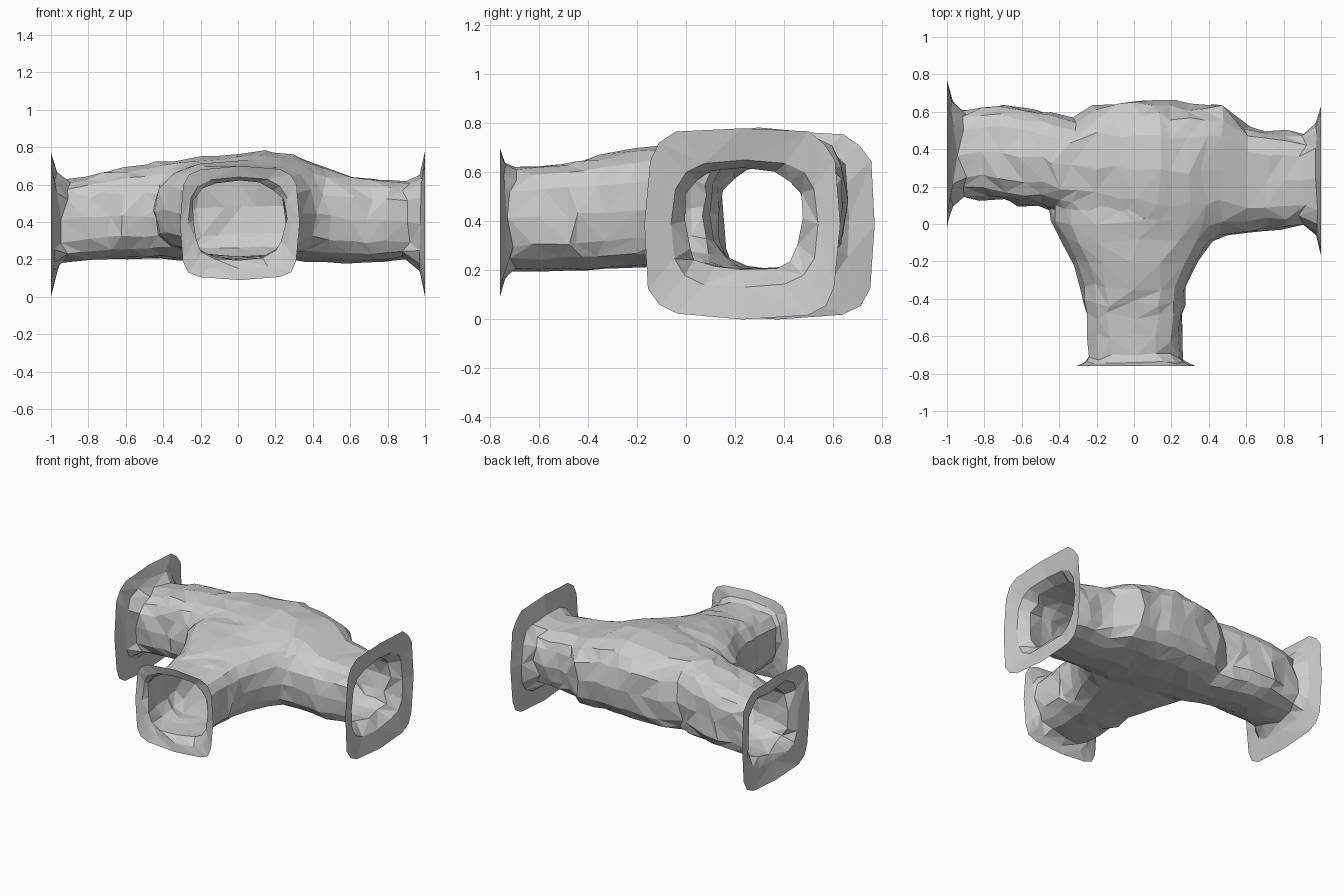
import bpy, bmesh, math, random
from mathutils import Vector

random.seed(4)
SIDES = 16
STEP = 0.1

cube = bpy.data.objects.get("Cube")
if cube:
    bpy.data.objects.remove(cube, do_unlink=True)

rock = bpy.data.materials.new("grey rock")
rock.use_nodes = True
rock.diffuse_color = (0.6, 0.6, 0.6, 1)
rock.node_tree.nodes["Principled BSDF"].inputs["Base Color"].default_value = (0.6, 0.6, 0.6, 1)

# Stations: position along the axis, side min, side max, floor, roof
MAIN = [
    (-1, -.02, .77, 0, .77), (-.975, .08, .67, .13, .68), (-.92, .14, .61, .19, .62),
    (-.7, .12, .64, .2, .67), (-.5, .09, .61, .2, .7), (-.33, .04, .565, .2, .73),
    (-.2, -.03, .64, .2, .75), (.12, -.1, .665, .2, .775), (.3, -.1, .635, .2, .755),
    (.46, -.07, .64, .19, .7), (.6, -.05, .52, .18, .645), (.9, -.01, .48, .2, .61),
    (.975, -.06, .54, .13, .65), (1, -.17, .63, 0, .78)]
BRANCH = [
    (-.76, -.31, .33, .09, .7), (-.743, -.27, .28, .15, .64), (-.71, -.25, .25, .2, .62),
    (-.5, -.26, .26, .2, .64), (-.35, -.28, .28, .2, .67), (-.2, -.33, .34, .2, .7),
    (-.08, -.4, .43, .205, .72), (.02, -.46, .5, .215, .73), (.15, -.4, .4, .24, .7),
    (.3, -.3, .3, .26, .68)]


def refine(rows):
    """Insert in-between stations so the facets stay about one step long."""
    out = [rows[0]]
    for a, b in zip(rows, rows[1:]):
        n = max(1, round((b[0] - a[0]) / STEP))
        for k in range(1, n + 1):
            out.append(tuple(p + (q - p) * k / n for p, q in zip(a, b)))
    return out


def tube(name, rows, along_x, open_ends):
    """Closed, rough tube with rounded-square sections."""
    bm = bmesh.new()
    rows = refine(rows)
    rings = []
    for i, (pos, lo, hi, floor, roof) in enumerate(rows):
        end = min(i, len(rows) - 1 - i)
        power = 5 if end == 0 else 3.2 if end == 1 else 2.9
        rough = 0 if end == 0 else 0.004 if end == 1 else 0.015
        ring = []
        for k in range(SIDES):
            t = math.tau * k / SIDES
            c, s = math.cos(t), math.sin(t)
            shrink = 1 - random.uniform(0, 0.04) * (end == 0 and k % 4 > 0)
            u = math.copysign(abs(c) ** (2 / power), c) * shrink
            v = math.copysign(abs(s) ** (2 / power), s) * shrink
            side = (lo + hi) / 2 + u * (hi - lo) / 2
            z = (floor + roof) / 2 + v * (roof - floor) / 2
            co = Vector((pos, side, z) if along_x else (side, pos, z))
            jitter = Vector([random.uniform(-rough, rough) for _ in range(3)])
            jitter[0 if along_x else 1] *= 2
            jitter.z *= 0.6
            ring.append(bm.verts.new(co + jitter))
        rings.append(ring)
    for a, b in zip(rings, rings[1:]):
        for k in range(SIDES):
            m = (k + 1) % SIDES
            quad = (a[k], a[m], b[m], b[k])
            # Alternate the diagonals at random for an irregular rock surface
            r = random.randint(0, 1)
            quad = quad[r:] + quad[:r]
            bm.faces.new(quad[:3])
            bm.faces.new((quad[0], quad[2], quad[3]))
    bm.faces.new(rings[0])
    bm.faces.new(rings[-1])
    bmesh.ops.recalc_face_normals(bm, faces=bm.faces)
    mesh = bpy.data.meshes.new(name)
    bm.to_mesh(mesh)
    bm.free()
    mesh.materials.append(rock)
    obj = bpy.data.objects.new(name, mesh)
    bpy.context.collection.objects.link(obj)
    return obj


tunnel = tube("tunnel_junction", MAIN, True, 2)
branch = tube("branch_tunnel", BRANCH, False, 1)

# Join the branch to the main tunnel
union = tunnel.modifiers.new("join", 'BOOLEAN')
union.operation = 'UNION'
union.solver = 'EXACT'
union.object = branch
graph = bpy.context.evaluated_depsgraph_get()
joined = bpy.data.meshes.new_from_object(tunnel.evaluated_get(graph))
tunnel.modifiers.clear()
tunnel.data = joined
bpy.data.objects.remove(branch, do_unlink=True)

bm = bmesh.new()
bm.from_mesh(joined)

# Open the three mouths
mouth_y = BRANCH[0][0]
caps = [f for f in bm.faces
        if all(v.co.x > 0.999 for v in f.verts)
        or all(v.co.x < -0.999 for v in f.verts)
        or all(v.co.y < mouth_y + 0.001 for v in f.verts)]
bmesh.ops.delete(bm, geom=caps, context='FACES')

# Clean and soften the seam where the tunnels meet
seam = [v for v in bm.verts if abs(v.co.x) < 0.6 and -0.35 < v.co.y < 0.2]
bmesh.ops.remove_doubles(bm, verts=seam, dist=0.03)
seam = [v for v in bm.verts if abs(v.co.x) < 0.6 and -0.3 < v.co.y < 0.15]
for _ in range(2):
    bmesh.ops.smooth_vert(bm, verts=seam, factor=0.3,
                          use_axis_x=True, use_axis_y=True, use_axis_z=True)
bmesh.ops.triangulate(bm, faces=bm.faces)
for f in bm.faces:
    f.smooth = False
    f.material_index = 0

# Stand the lowest lip on the ground
low = min(v.co.z for v in bm.verts)
bmesh.ops.translate(bm, verts=bm.verts, vec=(0, 0, -low))
bm.to_mesh(joined)
bm.free()
joined.update()
